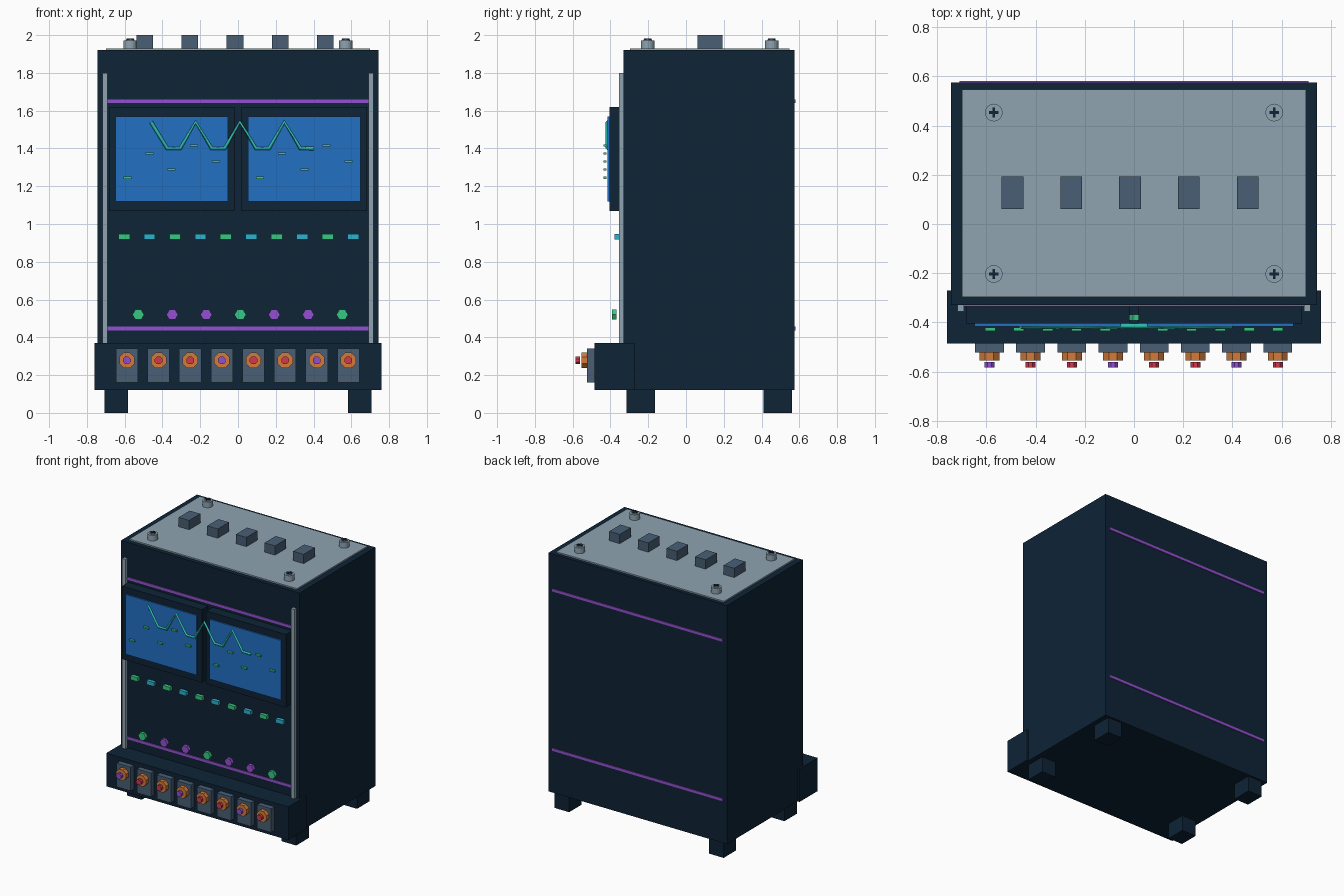
import bpy
from math import radians

if "Cube" in bpy.data.objects:
    bpy.data.objects.remove(bpy.data.objects["Cube"], do_unlink=True)


def material(name, rgb):
    """Flat material from 0-255 display values."""
    lin = [(c / 255 / 12.92) if c < 11 else ((c / 255 + 0.055) / 1.055) ** 2.4 for c in rgb]
    m = bpy.data.materials.new(name)
    m.use_nodes = True
    m.diffuse_color = (*lin, 1)
    m.node_tree.nodes["Principled BSDF"].inputs["Base Color"].default_value = (*lin, 1)
    return m


navy = material("navy", (14, 35, 54))
grey = material("light grey", (143, 164, 177))
slate = material("slate", (72, 95, 117))
blue = material("screen blue", (35, 112, 196))
teal = material("teal", (42, 190, 175))
green = material("green", (54, 200, 130))
cyan = material("cyan", (44, 178, 205))
purple = material("purple", (148, 80, 208))
orange = material("orange", (212, 122, 56))
red = material("red", (205, 58, 76))


def box(name, mat, x, y, z):
    """Box from (min, max) ranges on each axis."""
    bpy.ops.mesh.primitive_cube_add(size=1, location=[sum(r) / 2 for r in (x, y, z)])
    ob = bpy.context.object
    ob.name = name
    ob.scale = [r[1] - r[0] for r in (x, y, z)]
    ob.data.materials.append(mat)
    return ob


def span(c, width):
    return (c - width / 2, c + width / 2)


def cylinder(name, mat, loc, radius, depth, sides, forward=False, turn=0):
    """Cylinder along z, or along y when forward."""
    bpy.ops.mesh.primitive_cylinder_add(
        vertices=sides, radius=radius, depth=depth, location=loc,
        rotation=(radians(90) if forward else 0, radians(turn), 0))
    ob = bpy.context.object
    ob.name = name
    ob.data.materials.append(mat)
    return ob


# Cabinet, front plinth and feet
box("cabinet", navy, (-0.745, 0.745), (-0.33, 0.575), (0.12, 1.92))
box("front_plinth", navy, (-0.76, 0.76), (-0.485, -0.27), (0.12, 0.37))
for x in (-0.645, 0.645):
    for y in (-0.24, 0.485):
        box("foot", navy, span(x, 0.123), span(y, 0.15), (0, 0.125))

# Lid plate, vents and corner screws
box("lid_plate", grey, (-0.70, 0.70), (-0.297, 0.547), (1.915, 1.93))
for i in range(5):
    box("vent_block", slate, span(-0.494 + 0.239 * i, 0.088), (0.06, 0.193), (1.925, 2.0))
for x in (-0.57, 0.57):
    for y in (-0.203, 0.453):
        cylinder("screw_head", grey, (x, y, 1.95), 0.036, 0.045, 16)
        cylinder("screw_cap", grey, (x, y, 1.972), 0.022, 0.012, 16)
        box("screw_slot_a", navy, span(x, 0.04), span(y, 0.011), (1.97, 1.982))
        box("screw_slot_b", navy, span(x, 0.011), span(y, 0.04), (1.97, 1.982))

# Side rails and trim stripes front and back
for x in (-0.705, 0.705):
    box("side_rail", grey, span(x, 0.027), (-0.355, -0.325), (0.37, 1.80))
for z in (0.447, 1.65):
    box("front_stripe", purple, (-0.705, 0.705), (-0.336, -0.329), span(z, 0.02))
    box("back_stripe", purple, (-0.71, 0.71), (0.574, 0.581), span(z, 0.02))

# Screens with bezels and readout dashes
dash_heights = (1.245, 1.373, 1.288, 1.415, 1.33)
for x in (-0.351, 0.351):
    box("screen_bezel", navy, span(x, 0.665), (-0.405, -0.325), (1.07, 1.62))
    box("screen", blue, span(x, 0.595), (-0.416, -0.404), (1.12, 1.57))
    for i, z in enumerate(dash_heights):
        box("readout_dash", green, span(x + 0.117 * (i - 2), 0.042), (-0.436, -0.42), span(z, 0.011))

# Signal trace across both screens
points = []
for i in range(4):
    peak = -0.46 + 0.235 * i
    points += [(peak, 1.54), (peak + 0.085, 1.40), (peak + 0.155, 1.40)]
curve = bpy.data.curves.new("signal_trace", "CURVE")
curve.dimensions = "3D"
curve.bevel_depth = 0.011
curve.bevel_resolution = 0
curve.use_fill_caps = True
spline = curve.splines.new("POLY")
spline.points.add(len(points) - 1)
for p, (x, z) in zip(spline.points, points):
    p.co = (x, -0.415, z, 1)
curve.materials.append(teal)
bpy.context.collection.objects.link(bpy.data.objects.new("signal_trace", curve))

# Row of indicator lights
for i in range(10):
    box("indicator_light", cyan if i % 2 else green, span(-0.603 + 0.1347 * i, 0.06),
        (-0.378, -0.35), span(0.932, 0.03))

# Row of small knobs
for i in range(7):
    cylinder("small_knob", purple if i % 3 else green, (-0.528 + 0.18 * i, -0.38, 0.52),
             0.031, 0.025, 6, True, 30)

# Switches along the plinth
for i in range(8):
    x = -0.588 + 0.1675 * i
    box("switch_plate", slate, span(x, 0.117), (-0.523, -0.48), (0.16, 0.34))
    cylinder("switch_collar", orange, (x, -0.537, 0.278), 0.044, 0.035, 8, True, 22.5)
    cylinder("switch_tip", red if i % 3 else purple, (x, -0.573, 0.278), 0.022, 0.022, 8, True, 22.5)
